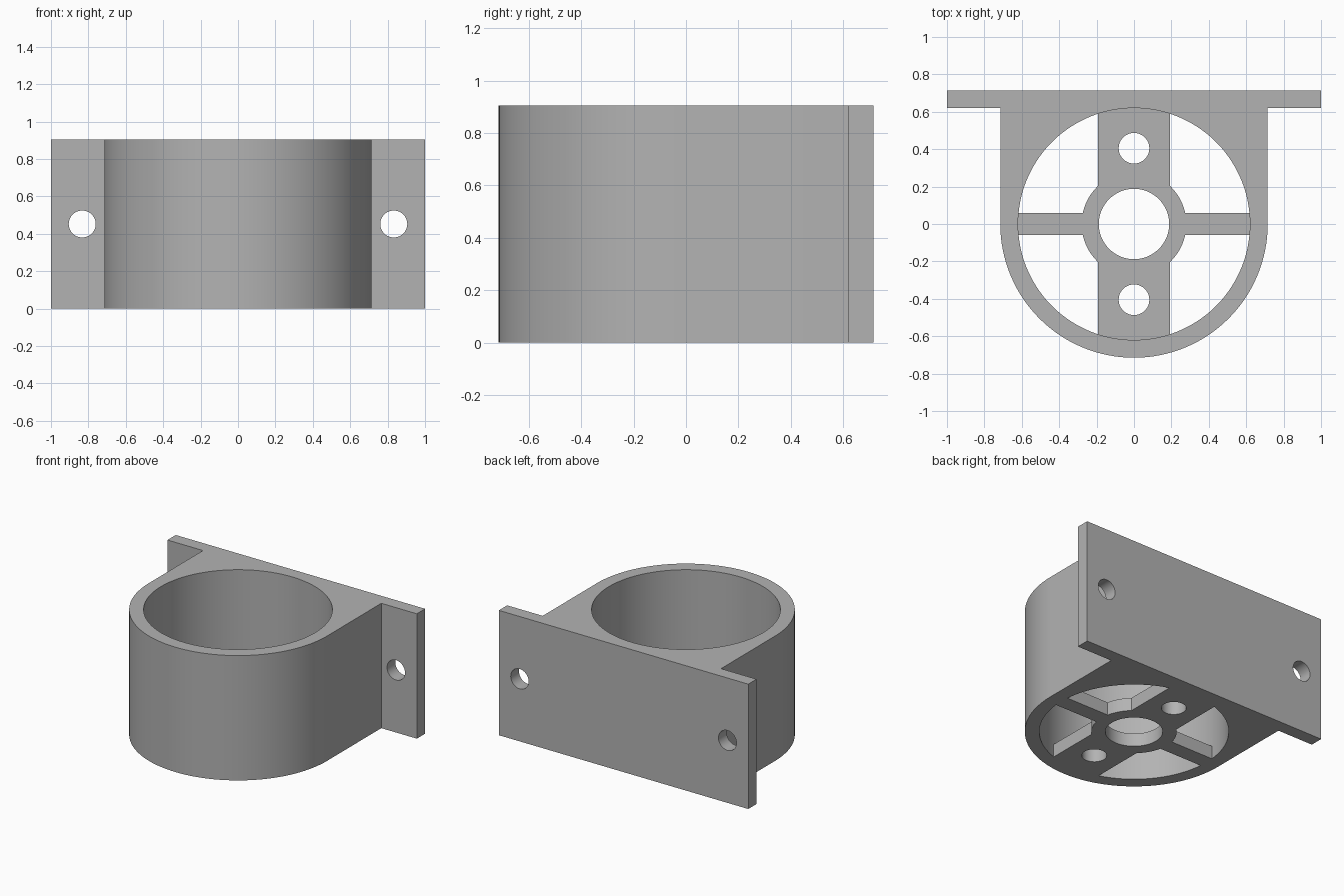
import bpy, math

cube = bpy.data.objects.get("Cube")
if cube:
    bpy.data.objects.remove(cube, do_unlink=True)

HEIGHT, OUTER, INNER = 0.905, 0.715, 0.62
FLOOR = 0.095
MID = HEIGHT / 2

grey = bpy.data.materials.new("plain grey")
grey.use_nodes = True
COLOUR = (0.45, 0.45, 0.45, 1)
grey.diffuse_color = COLOUR
grey.node_tree.nodes["Principled BSDF"].inputs["Base Color"].default_value = COLOUR


def prism(name, outline, z0, z1):
    """Extrude a counter-clockwise outline from z0 to z1."""
    n = len(outline)
    verts = [(x, y, z) for z in (z0, z1) for x, y in outline]
    faces = [list(range(n))[::-1], list(range(n, 2 * n))]
    faces += [(i, (i + 1) % n, (i + 1) % n + n, i + n) for i in range(n)]
    mesh = bpy.data.meshes.new(name)
    mesh.from_pydata(verts, [], faces)
    mesh.materials.append(grey)
    obj = bpy.data.objects.new(name, mesh)
    bpy.context.collection.objects.link(obj)
    return obj


def arc(radius, start, end, steps):
    return [(radius * math.cos(start + (end - start) * i / steps),
             radius * math.sin(start + (end - start) * i / steps))
            for i in range(steps + 1)]


def disc(name, radius, z0, z1, sides=96):
    return prism(name, arc(radius, 0, math.tau, sides)[:-1], z0, z1)


def bar(name, hx, hy, z0, z1):
    return prism(name, [(-hx, -hy), (hx, -hy), (hx, hy), (-hx, hy)], z0, z1)


def subtract(target, cutter):
    """Cut one solid out of another and discard the cutter."""
    cutter.hide_render = True
    bpy.context.view_layer.objects.active = target
    mod = target.modifiers.new("cut", 'BOOLEAN')
    mod.operation, mod.solver, mod.object = 'DIFFERENCE', 'EXACT', cutter
    bpy.ops.object.modifier_apply(modifier=mod.name)
    bpy.data.objects.remove(cutter, do_unlink=True)


# Housing: half-round front, straight sides and a wide mounting flange
outline = arc(OUTER, math.pi, math.tau, 64)
outline += [(OUTER, INNER), (1, INNER), (1, OUTER),
            (-1, OUTER), (-1, INNER), (-OUTER, INNER)]
housing = prism("motor_housing", outline, 0, HEIGHT)

# Bore that leaves a spoked floor with a round hub
bore = disc("bore_cutter", INNER, -0.1, HEIGHT + 0.1, 128)
subtract(bore, bar("wide_spoke", 0.192, 0.8, -0.2, FLOOR))
subtract(bore, bar("narrow_spoke", 0.8, 0.058, -0.2, FLOOR))
subtract(bore, disc("hub", 0.28, -0.2, FLOOR))
subtract(housing, bore)

# Shaft hole and the two screw holes in the floor
subtract(housing, disc("shaft_hole", 0.188, -0.1, 0.2))
for side in (-1, 1):
    hole = disc("floor_screw_hole", 0.082, -0.1, 0.2, 48)
    hole.location.y = 0.405 * side
    subtract(housing, hole)

# Mounting holes through the flange ears
for side in (-1, 1):
    hole = disc("flange_hole", 0.072, -0.3, 0.3, 48)
    hole.rotation_euler.x = math.pi / 2
    hole.location = (0.833 * side, 0.67, MID)
    subtract(housing, hole)

# Smooth curved walls, crisp edges
bpy.ops.object.select_all(action='DESELECT')
housing.select_set(True)
bpy.context.view_layer.objects.active = housing
bpy.ops.object.shade_smooth_by_angle(angle=math.radians(30))
